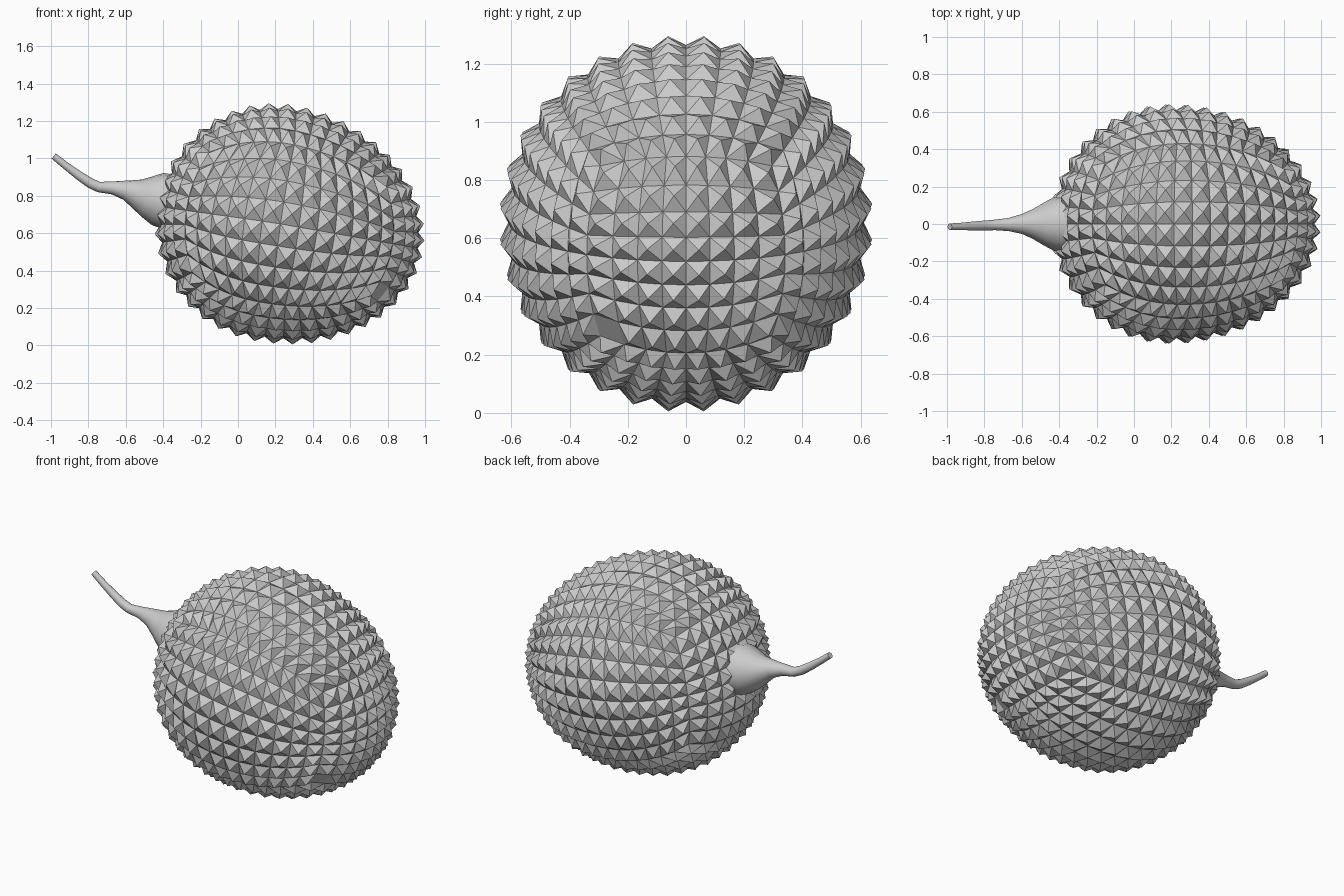
import bpy, bmesh, math
from mathutils import Vector

if "Cube" in bpy.data.objects:
    bpy.data.objects.remove(bpy.data.objects["Cube"])

N = (13, 8, 8)             # spikes along each axis of the box-shaped layout
HALF = (0.685, 0.5, 0.5)
PHI = (math.atan(0.685 / 0.5), math.pi / 4, math.pi / 4)
TILT = math.radians(8)


def egg(p):
    """Place a point of the divided box (each coordinate -1..1) on the tilted egg."""
    d = Vector([HALF[i] * math.tan(p[i] * PHI[i]) / math.tan(PHI[i]) for i in range(3)]).normalized()
    u = 0.083 + 0.693 * d.x
    a = 0.776 if u > 0 else 0.61
    r = 0.609 * math.sqrt(max(0, 1 - (u / a) ** 2))
    k = math.hypot(d.y, d.z)
    y, v = r * d.y / k if k > 1e-6 else 0, r * d.z / k if k > 1e-6 else 0
    v -= 0.035 * max(u, 0)
    c, s = math.cos(TILT), math.sin(TILT)
    return Vector((0.195 + c * u + s * v, y, 0.655 - s * u + c * v))


# Husk: gridded box rounded to an egg
bm = bmesh.new()
for axis in range(3):
    i, j = (axis + 1) % 3, (axis + 2) % 3
    for side in (-1, 1):
        grid = []
        for m in range(N[i] + 1):
            row = []
            for n in range(N[j] + 1):
                p = [0, 0, 0]
                p[axis], p[i], p[j] = side, 2 * m / N[i] - 1, 2 * n / N[j] - 1
                row.append(bm.verts.new(egg(p)))
            grid.append(row)
        for m in range(N[i]):
            for n in range(N[j]):
                q = [grid[m][n], grid[m + 1][n], grid[m + 1][n + 1], grid[m][n + 1]]
                bm.faces.new(q if side > 0 else q[::-1])
bmesh.ops.remove_doubles(bm, verts=bm.verts, dist=0.0005)
bmesh.ops.recalc_face_normals(bm, faces=bm.faces)

# Spikes: raise every face to a pyramid, leaving one bald patch low on the front right
bald = min(bm.faces, key=lambda f: (f.calc_center_median() - Vector((0.75, -0.3, 0.28))).length)
bmesh.ops.poke(bm, faces=[f for f in bm.faces if f != bald], offset=0.039)
mesh = bpy.data.meshes.new("spiky_husk")
bm.to_mesh(mesh)
bm.free()
husk = bpy.data.objects.new("spiky_husk", mesh)
bpy.context.collection.objects.link(husk)

# Stem: bent tapering tube flaring at the fruit (x, y, z, radius)
path = [(-0.985, -0.015, 1.012, 0.018), (-0.92, -0.013, 0.96, 0.02), (-0.85, -0.01, 0.908, 0.024),
        (-0.79, -0.008, 0.868, 0.027), (-0.745, -0.005, 0.847, 0.028), (-0.67, -0.003, 0.842, 0.035),
        (-0.6, 0, 0.83, 0.053), (-0.54, 0, 0.81, 0.08), (-0.49, 0, 0.795, 0.11),
        (-0.43, 0, 0.783, 0.143), (-0.35, 0, 0.762, 0.15)]
cu = bpy.data.curves.new("stem", 'CURVE')
cu.dimensions = '3D'
cu.bevel_depth = 1.0
cu.bevel_resolution = 6
cu.use_fill_caps = True
sp = cu.splines.new('POLY')
sp.points.add(len(path) - 1)
for pt, (x, y, z, r) in zip(sp.points, path):
    pt.co = (x, y, z, 1)
    pt.radius = r
stem = bpy.data.objects.new("stem", cu)
bpy.context.collection.objects.link(stem)
bpy.context.view_layer.objects.active = stem
stem.select_set(True)
bpy.ops.object.convert(target='MESH')
bpy.ops.object.shade_smooth_by_angle(angle=math.radians(50))
